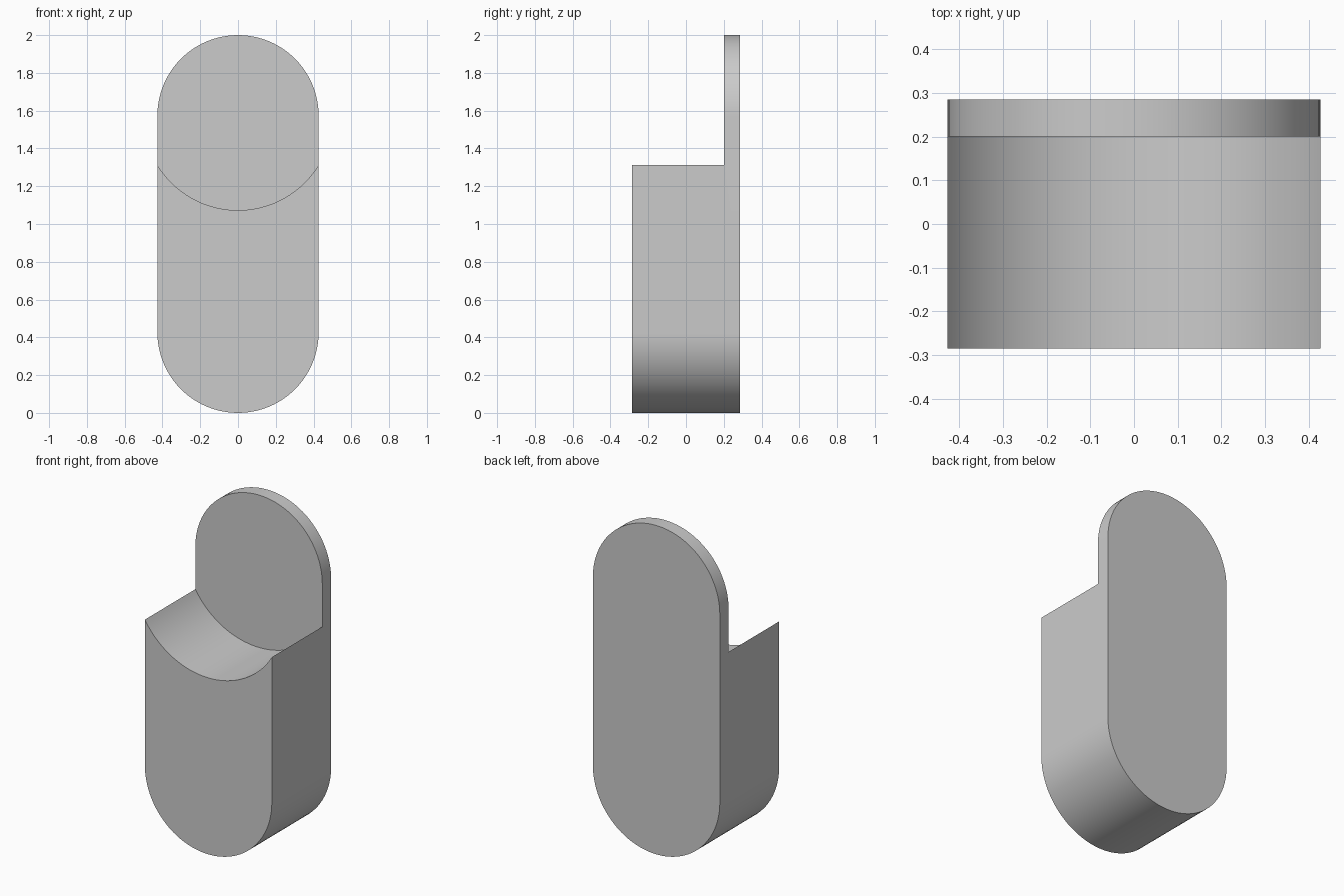
import bpy, bmesh, math

RADIUS, HEIGHT, DEPTH = 0.427, 2.0, 0.57
PANEL_FRONT = 0.2          # front face of the upright back panel
SCOOP_RADIUS = 0.5
TOP_CENTRE = HEIGHT - RADIUS

cube = bpy.data.objects.get("Cube")
if cube:
    bpy.data.objects.remove(cube, do_unlink=True)

grey = bpy.data.materials.new("plain grey")
grey.use_nodes = True
COLOUR = (0.6, 0.6, 0.6, 1)
grey.diffuse_color = COLOUR
grey.node_tree.nodes["Principled BSDF"].inputs["Base Color"].default_value = COLOUR


def arc(radius, centre_z, start, end, steps):
    """Points of an arc in the x-z plane."""
    angles = [start + (end - start) * i / steps for i in range(steps + 1)]
    return [(radius * math.cos(a), centre_z + radius * math.sin(a)) for a in angles]


def extrude_profile(name, points, y_front, y_back):
    """Solid made by pushing an x-z outline from front to back."""
    bm = bmesh.new()
    face = bm.faces.new([bm.verts.new((x, y_front, z)) for x, z in points])
    moved = bmesh.ops.extrude_face_region(bm, geom=[face])["geom"]
    verts = [g for g in moved if isinstance(g, bmesh.types.BMVert)]
    bmesh.ops.translate(bm, verts=verts, vec=(0, y_back - y_front, 0))
    bmesh.ops.recalc_face_normals(bm, faces=bm.faces)
    mesh = bpy.data.meshes.new(name)
    bm.to_mesh(mesh)
    bm.free()
    mesh.materials.append(grey)
    obj = bpy.data.objects.new(name, mesh)
    bpy.context.collection.objects.link(obj)
    return obj


# Rounded-end block
outline = (arc(RADIUS, TOP_CENTRE, 0, math.pi, 48)
           + arc(RADIUS, RADIUS, math.pi, 2 * math.pi, 48))
body = extrude_profile("body_with_back_panel", outline, -DEPTH / 2, DEPTH / 2)

# Round scoop that leaves the thin back panel standing
circle = arc(SCOOP_RADIUS, TOP_CENTRE, 0, 2 * math.pi, 128)[:-1]
cutter = extrude_profile("scoop_cutter", circle, -DEPTH, PANEL_FRONT)
cutter.hide_render = True

cut = body.modifiers.new("scoop", "BOOLEAN")
cut.operation = "DIFFERENCE"
cut.solver = "EXACT"
cut.object = cutter

bpy.ops.object.select_all(action="DESELECT")
body.select_set(True)
bpy.context.view_layer.objects.active = body
bpy.ops.object.modifier_apply(modifier=cut.name)
bpy.data.objects.remove(cutter, do_unlink=True)
bpy.ops.object.shade_smooth_by_angle(angle=math.radians(30))
